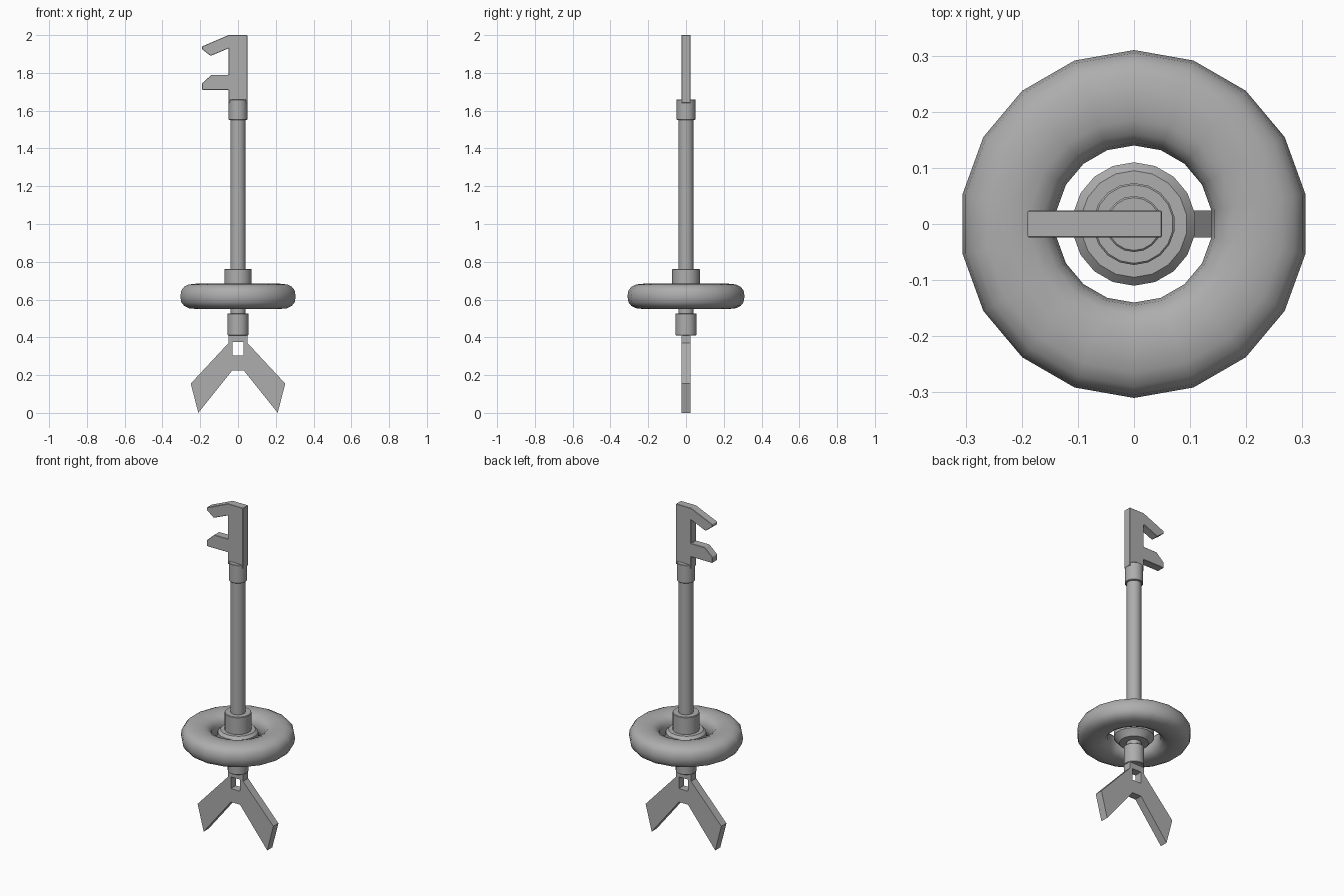
import bpy, bmesh, math

if "Cube" in bpy.data.objects:
    bpy.data.objects.remove(bpy.data.objects["Cube"])

SIDES = 18

metal = bpy.data.materials.new("dark_grey")
metal.diffuse_color = (0.42, 0.42, 0.42, 1)
metal.use_nodes = True
metal.node_tree.nodes["Principled BSDF"].inputs["Base Color"].default_value = metal.diffuse_color


def finish(name, bm, smooth=False):
    bmesh.ops.recalc_face_normals(bm, faces=bm.faces)
    mesh = bpy.data.meshes.new(name)
    bm.to_mesh(mesh)
    bm.free()
    mesh.materials.append(metal)
    obj = bpy.data.objects.new(name, mesh)
    bpy.context.collection.objects.link(obj)
    if smooth:
        bpy.context.view_layer.objects.active = obj
        obj.select_set(True)
        bpy.ops.object.shade_smooth_by_angle(angle=math.radians(35))
        obj.select_set(False)
    return obj


def lathe(name, profile, closed=False):
    """Revolve (radius, z) points round z, first vertex on +y."""
    bm = bmesh.new()
    rings = []
    for r, z in profile:
        rings.append([bm.verts.new((r * math.sin(math.tau * i / SIDES),
                                    r * math.cos(math.tau * i / SIDES), z))
                      for i in range(SIDES)])
    pairs = list(zip(rings, rings[1:]))
    if closed:
        pairs.append((rings[-1], rings[0]))
    else:
        bm.faces.new(rings[0])
        bm.faces.new(rings[-1])
    for a, b in pairs:
        for i in range(SIDES):
            j = (i + 1) % SIDES
            bm.faces.new((a[i], a[j], b[j], b[i]))
    return finish(name, bm, True)


def plate(name, outline, half=0.024, mirror=False):
    """Extrude an (x, z) outline through y; optionally mirror across x."""
    bm = bmesh.new()
    face = bm.faces.new([bm.verts.new((x, -half, z)) for x, z in outline])
    ext = bmesh.ops.extrude_face_region(bm, geom=[face], use_keep_orig=True)
    moved = [g for g in ext["geom"] if isinstance(g, bmesh.types.BMVert)]
    bmesh.ops.translate(bm, verts=moved, vec=(0, 2 * half, 0))
    bmesh.ops.recalc_face_normals(bm, faces=bm.faces)
    if mirror:
        seam = [f for f in bm.faces if all(abs(v.co.x) < 1e-5 for v in f.verts)]
        bmesh.ops.delete(bm, geom=seam, context='FACES')
    obj = finish(name, bm)
    if mirror:
        obj.modifiers.new("mirror", 'MIRROR').use_clip = True
    return obj


def collar(name, r, z0, z1, b=0.003):
    return lathe(name, [(r - b, z0), (r, z0 + b), (r, z1 - b), (r - b, z1)])


def boxy(t):
    """Push a sine value outwards to give a squarer oval."""
    return math.copysign(abs(t) ** 0.8, t)


# shaft and its end collars
lathe("shaft", [(0.04, 0.45), (0.04, 1.62)])
collar("upper_collar", 0.05, 1.55, 1.66)
collar("lower_collar", 0.056, 0.41, 0.527)

# stepped hub in the middle of the ring
lathe("hub", [(0.045, 0.555), (0.08, 0.555), (0.095, 0.575), (0.11, 0.59),
              (0.11, 0.645), (0.095, 0.66), (0.073, 0.66), (0.073, 0.76),
              (0.07, 0.763), (0.04, 0.763)])

# floating ring with a slightly squared oval section
lathe("ring", [(0.225 + 0.085 * boxy(math.cos(math.tau * i / 16)),
                0.617 + 0.067 * boxy(math.sin(math.tau * i / 16)))
               for i in range(16)], closed=True)

# hooked key head with softened edges
head = plate("key_head", [(0.05, 1.64), (0.05, 2.0), (-0.05, 2.0),
                          (-0.19, 1.94), (-0.19, 1.925), (-0.145, 1.89),
                          (-0.05, 1.93), (-0.05, 1.79), (-0.14, 1.79),
                          (-0.19, 1.745), (-0.19, 1.71), (-0.05, 1.71),
                          (-0.05, 1.64)])
bevel = head.modifiers.new("bevel", 'BEVEL')
bevel.width = 0.002
bevel.segments = 1

# forked foot with a square hole, modelled as one half
plate("forked_foot", [(0, 0.43), (0, 0.375), (-0.03, 0.375), (-0.03, 0.305),
                      (0, 0.305), (0, 0.225), (-0.03, 0.225), (-0.21, 0),
                      (-0.25, 0.155), (-0.05, 0.37), (-0.05, 0.43)],
      mirror=True)
